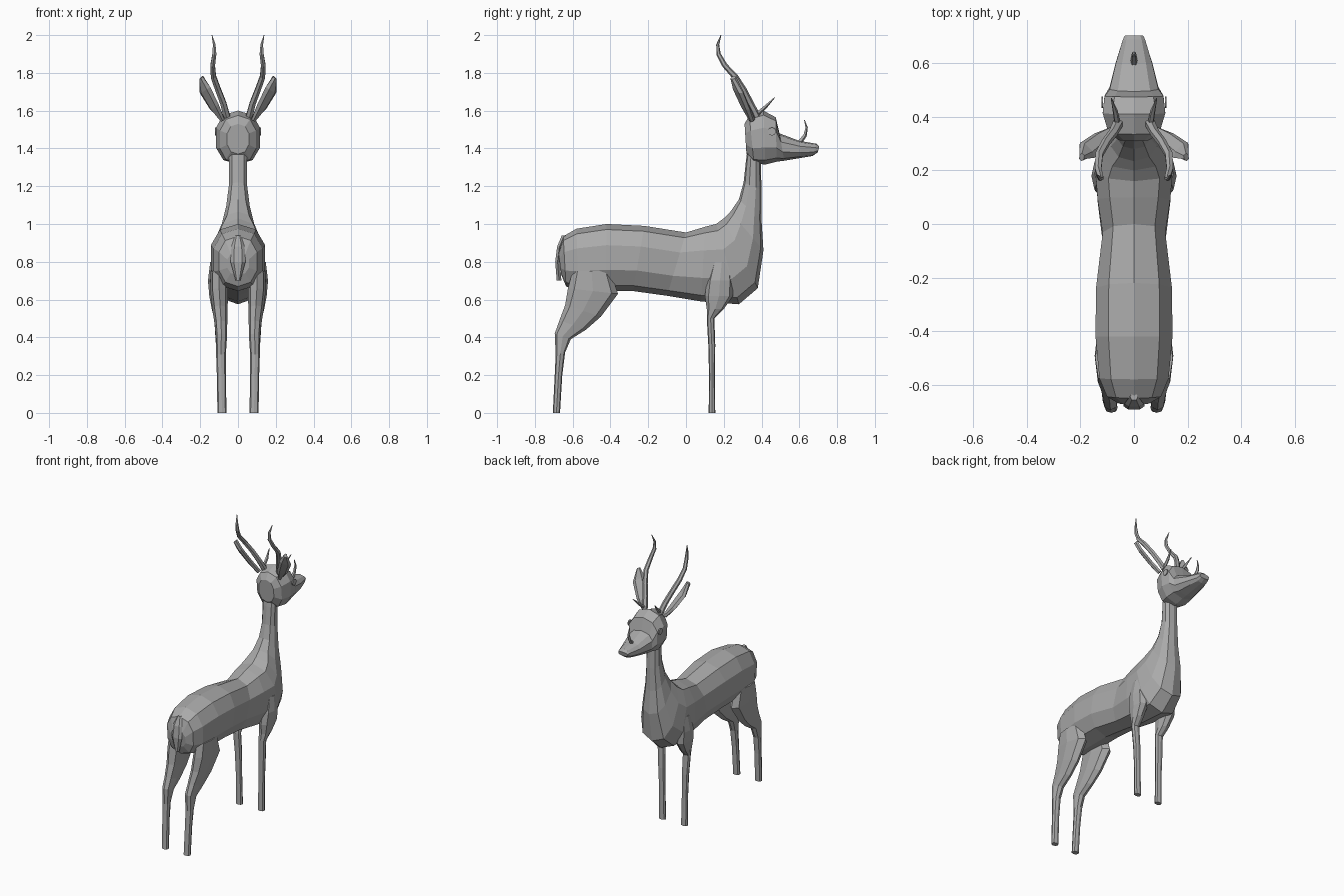
import bpy, bmesh, math
from mathutils import Vector as V

coat = bpy.data.materials.new("grey_coat")
coat.diffuse_color = (0.4, 0.4, 0.4, 1)


def loft(name, rings, sides, mirrored=False, boxy=0.85):
    """Skin a row of cross-sections, each given as (centre, half axis u, half axis v)."""
    bm = bmesh.new()
    rows = []
    for c, u, v in rings:
        row = []
        for i in range(sides):
            a = math.tau * i / sides
            p, q = math.cos(a), math.sin(a)
            p = math.copysign(abs(p) ** boxy, p) if abs(p) > 1e-6 else 0
            q = math.copysign(abs(q) ** boxy, q) if abs(q) > 1e-6 else 0
            row.append(bm.verts.new(V(c) + V(u) * p + V(v) * q))
        rows.append(row)
    for a, b in zip(rows, rows[1:]):
        for i in range(sides):
            j = (i + 1) % sides
            bm.faces.new((a[i], a[j], b[j], b[i]))
    bm.faces.new(rows[0])
    bm.faces.new(rows[-1])
    bmesh.ops.recalc_face_normals(bm, faces=bm.faces)
    me = bpy.data.meshes.new(name)
    bm.to_mesh(me)
    bm.free()
    me.materials.append(coat)
    ob = bpy.data.objects.new(name, me)
    bpy.context.collection.objects.link(ob)
    if mirrored:
        ob.modifiers.new("Mirror", 'MIRROR')
    return ob


def section(y1, z1, y2, z2, w, x=0):
    """Cross-section spanning two outline points in the side plane."""
    a, b = V((x, y1, z1)), V((x, y2, z2))
    return (a + b) / 2, (a - b) / 2, V((w, 0, 0))


def tube(name, pts, sides, mirrored=False):
    """Tapered tube through points (x, y, z, radius)."""
    rings = []
    for i, p in enumerate(pts):
        d = V(pts[min(i + 1, len(pts) - 1)][:3]) - V(pts[max(i - 1, 0)][:3])
        u = d.cross(V((1, 0, 0))).normalized()
        w = d.cross(u).normalized()
        rings.append((V(p[:3]), u * p[3], w * p[3]))
    return loft(name, rings, sides, mirrored, 1)


# Trunk and neck, from rump to throat
loft("body", [section(*r) for r in (
    (-0.675, 0.85, -0.66, 0.73, 0.06), (-0.65, 0.935, -0.635, 0.67, 0.105),
    (-0.58, 0.975, -0.57, 0.645, 0.135), (-0.42, 1.0, -0.42, 0.645, 0.15),
    (-0.22, 0.99, -0.28, 0.645, 0.148), (0, 0.955, -0.10, 0.62, 0.122),
    (0.10, 0.985, 0.08, 0.59, 0.142), (0.16, 1.0, 0.28, 0.575, 0.15),
    (0.20, 1.03, 0.38, 0.66, 0.128), (0.235, 1.065, 0.41, 0.86, 0.09),
    (0.28, 1.13, 0.40, 1.02, 0.065), (0.305, 1.22, 0.40, 1.18, 0.05),
    (0.318, 1.34, 0.395, 1.34, 0.05), (0.33, 1.42, 0.40, 1.42, 0.05))], 10)

# Head, from nape to muzzle
loft("head", [section(*r) for r in (
    (0.31, 1.53, 0.32, 1.37, 0.06), (0.335, 1.575, 0.36, 1.32, 0.10),
    (0.41, 1.60, 0.42, 1.315, 0.122), (0.475, 1.565, 0.48, 1.33, 0.115),
    (0.495, 1.48, 0.52, 1.335, 0.095), (0.60, 1.44, 0.61, 1.35, 0.07),
    (0.69, 1.425, 0.67, 1.36, 0.045), (0.705, 1.41, 0.698, 1.38, 0.037))], 10)

# Front legs, from hoof to shoulder
loft("front_legs", [section(y1, z, y2, z, w, x) for y1, y2, z, w, x in (
    (0.12, 0.155, 0, 0.024, 0.085), (0.122, 0.153, 0.2, 0.022, 0.088),
    (0.118, 0.155, 0.36, 0.025, 0.092), (0.11, 0.15, 0.5, 0.028, 0.098),
    (0.11, 0.20, 0.55, 0.034, 0.105), (0.10, 0.25, 0.62, 0.042, 0.11),
    (0.11, 0.25, 0.70, 0.045, 0.114), (0.14, 0.24, 0.80, 0.035, 0.112))], 8, True)

# Hind legs, from hoof to thigh
loft("hind_legs", [section(*r) for r in (
    (-0.705, 0, -0.667, 0, 0.024, 0.085), (-0.695, 0.2, -0.655, 0.2, 0.024, 0.088),
    (-0.69, 0.31, -0.64, 0.32, 0.026, 0.09), (-0.695, 0.42, -0.61, 0.39, 0.03, 0.088),
    (-0.67, 0.49, -0.53, 0.44, 0.033, 0.09), (-0.64, 0.57, -0.45, 0.51, 0.04, 0.095),
    (-0.625, 0.66, -0.36, 0.63, 0.047, 0.1), (-0.60, 0.75, -0.40, 0.75, 0.045, 0.1))], 8, True)

# Tail lying flat on the rump
loft("tail", [((0, y, z), (w, 0, 0), (0, 0.014, 0)) for y, z, w in (
    (-0.645, 0.94, 0.015), (-0.67, 0.88, 0.035), (-0.68, 0.80, 0.04), (-0.672, 0.70, 0.012))], 6)

# Leaf-shaped ears, swept out and back
blade = V((0.6, 0.6, -0.35)).normalized()
loft("ears", [(c, blade * w, V((0.006, -0.012, -0.008))) for c, w in (
    ((0.08, 0.35, 1.55), 0.012), ((0.125, 0.315, 1.62), 0.035),
    ((0.175, 0.275, 1.71), 0.042), ((0.195, 0.25, 1.775), 0.012))], 6, True)

# Lyre-shaped horns
tube("horns", [(0.06, 0.375, 1.57, 0.02), (0.078, 0.34, 1.64, 0.018),
               (0.105, 0.305, 1.71, 0.017), (0.13, 0.26, 1.78, 0.016),
               (0.134, 0.205, 1.84, 0.014), (0.125, 0.172, 1.90, 0.012),
               (0.126, 0.168, 1.95, 0.008), (0.138, 0.185, 2.0, 0.002)], 6, True)

# Small spikes on the brow and the muzzle
tube("brow_spikes", [(0.06, 0.36, 1.57, 0.012), (0.07, 0.42, 1.62, 0.01),
                     (0.085, 0.47, 1.67, 0.002)], 5, True)
tube("muzzle_spike", [(0, 0.60, 1.43, 0.014), (0, 0.63, 1.47, 0.01),
                      (0, 0.638, 1.51, 0.007), (0, 0.627, 1.55, 0.002)], 5)

# Eyes, thin discs on the sides of the head
loft("eyes", [((x, 0.455, 1.49), (0, 0.022, 0), (0, 0, 0.022)) for x in (0.115, 0.122)], 8, True, 1)
